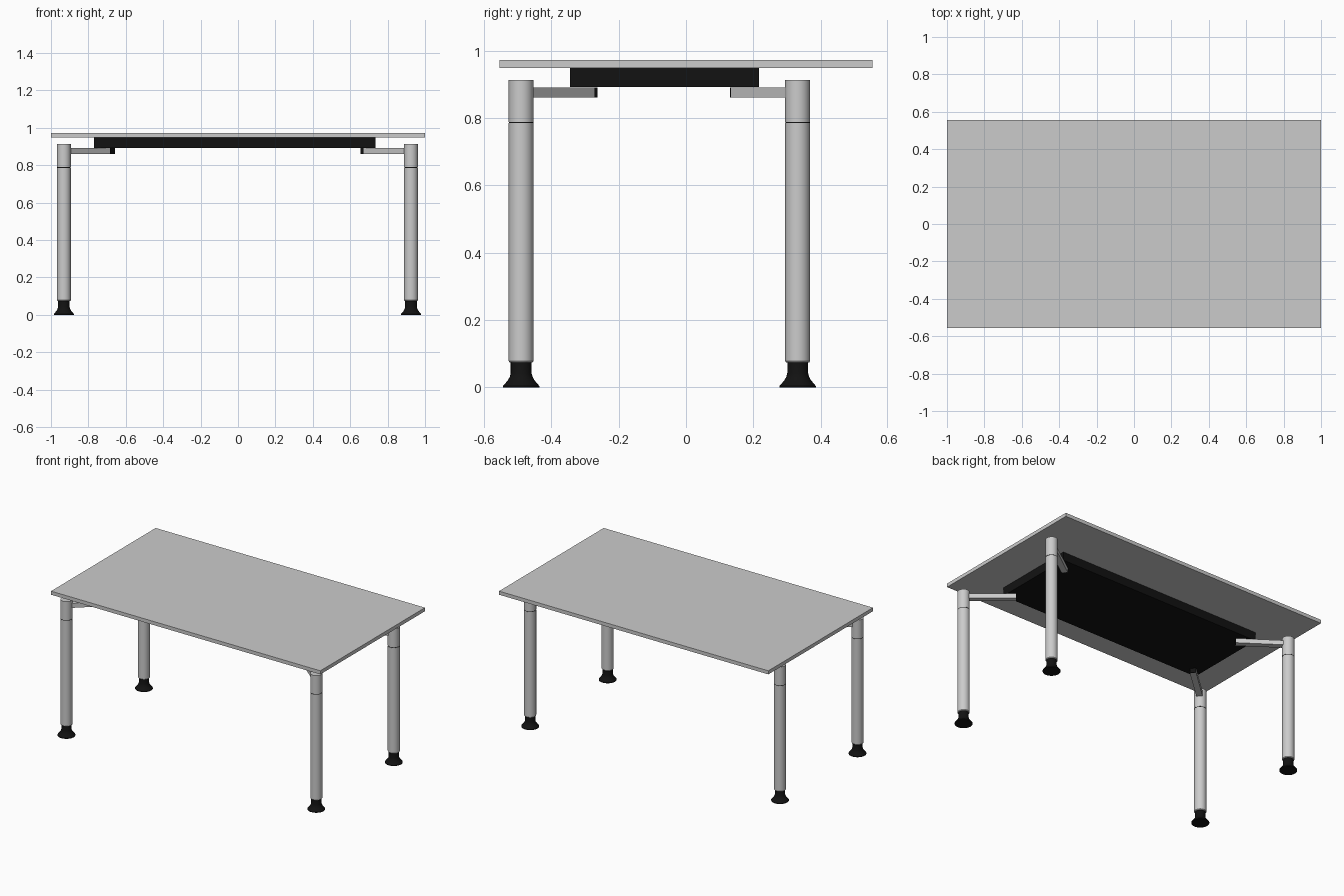
import bpy, bmesh, math
from mathutils import Matrix, Vector

if "Cube" in bpy.data.objects:
    bpy.data.objects.remove(bpy.data.objects["Cube"])

black = bpy.data.materials.new("black")
black.diffuse_color = (0.006, 0.006, 0.006, 1)
black.use_nodes = True
black.node_tree.nodes["Principled BSDF"].inputs["Base Color"].default_value = black.diffuse_color


def finish(name, bm, mat=None, smooth=False):
    bmesh.ops.recalc_face_normals(bm, faces=bm.faces)
    me = bpy.data.meshes.new(name)
    bm.to_mesh(me)
    bm.free()
    ob = bpy.data.objects.new(name, me)
    bpy.context.collection.objects.link(ob)
    if mat:
        me.materials.append(mat)
    if smooth:
        bpy.ops.object.select_all(action='DESELECT')
        ob.select_set(True)
        bpy.context.view_layer.objects.active = ob
        bpy.ops.object.shade_smooth_by_angle(angle=math.radians(35))
    return ob


def box(name, lo, hi, mat=None, matrix=Matrix()):
    lo, hi = Vector(lo), Vector(hi)
    bm = bmesh.new()
    bmesh.ops.create_cube(bm, size=1, matrix=matrix @ Matrix.Translation((lo + hi) / 2)
                          @ Matrix.Diagonal((*(hi - lo), 1)))
    return finish(name, bm, mat)


def lathe(name, profile, x, y, mat=None, n=40):
    """Closed solid of revolution from (radius, z) points."""
    bm = bmesh.new()
    rings = [[bm.verts.new((x + r * math.cos(2 * math.pi * i / n),
                            y + r * math.sin(2 * math.pi * i / n), z)) for i in range(n)]
             for r, z in profile]
    for a, b in zip(rings, rings[1:]):
        for i in range(n):
            j = (i + 1) % n
            bm.faces.new((a[i], a[j], b[j], b[i]))
    bm.faces.new(rings[0])
    bm.faces.new(rings[-1])
    return finish(name, bm, mat, smooth=True)


# Table top and the dark tray below it
box("table_top", (-1, -0.555, 0.949), (1, 0.555, 0.973))
box("under_tray", (-0.77, -0.345, 0.893), (0.735, 0.217, 0.949), black)

# Legs: position, and the arm's angle toward the tray
R = 0.037
legs = {
    "front_left": (-0.931, -0.49, 42),
    "front_right": (0.925, -0.49, 180 - 40),
    "back_left": (-0.931, 0.332, -35),
    "back_right": (0.925, 0.332, 180 + 35.5),
}
for side, (x, y, angle) in legs.items():
    # Flared foot
    lathe(side + "_foot", [(0.054, 0), (0.054, 0.004), (0.047, 0.012), (0.039, 0.022),
                           (0.034, 0.031), (0.031, 0.042), (0.031, 0.076)], x, y, black)
    # Lower and upper tube with a dark joint between
    lathe(side + "_lower_tube", [(R - 0.003, 0.074), (R, 0.078), (R, 0.785)], x, y)
    lathe(side + "_joint", [(R - 0.001, 0.784), (R - 0.001, 0.79)], x, y, black)
    lathe(side + "_upper_tube", [(R, 0.789), (R, 0.913)], x, y)
    # Diagonal support arm with a dark end
    m = Matrix.Translation((x, y, 0)) @ Matrix.Rotation(math.radians(angle), 4, 'Z')
    box(side + "_arm", (0.02, -0.019, 0.861), (0.316, 0.019, 0.891), None, m)
    box(side + "_arm_end", (0.316, -0.019, 0.861), (0.319, 0.019, 0.891), black, m)
